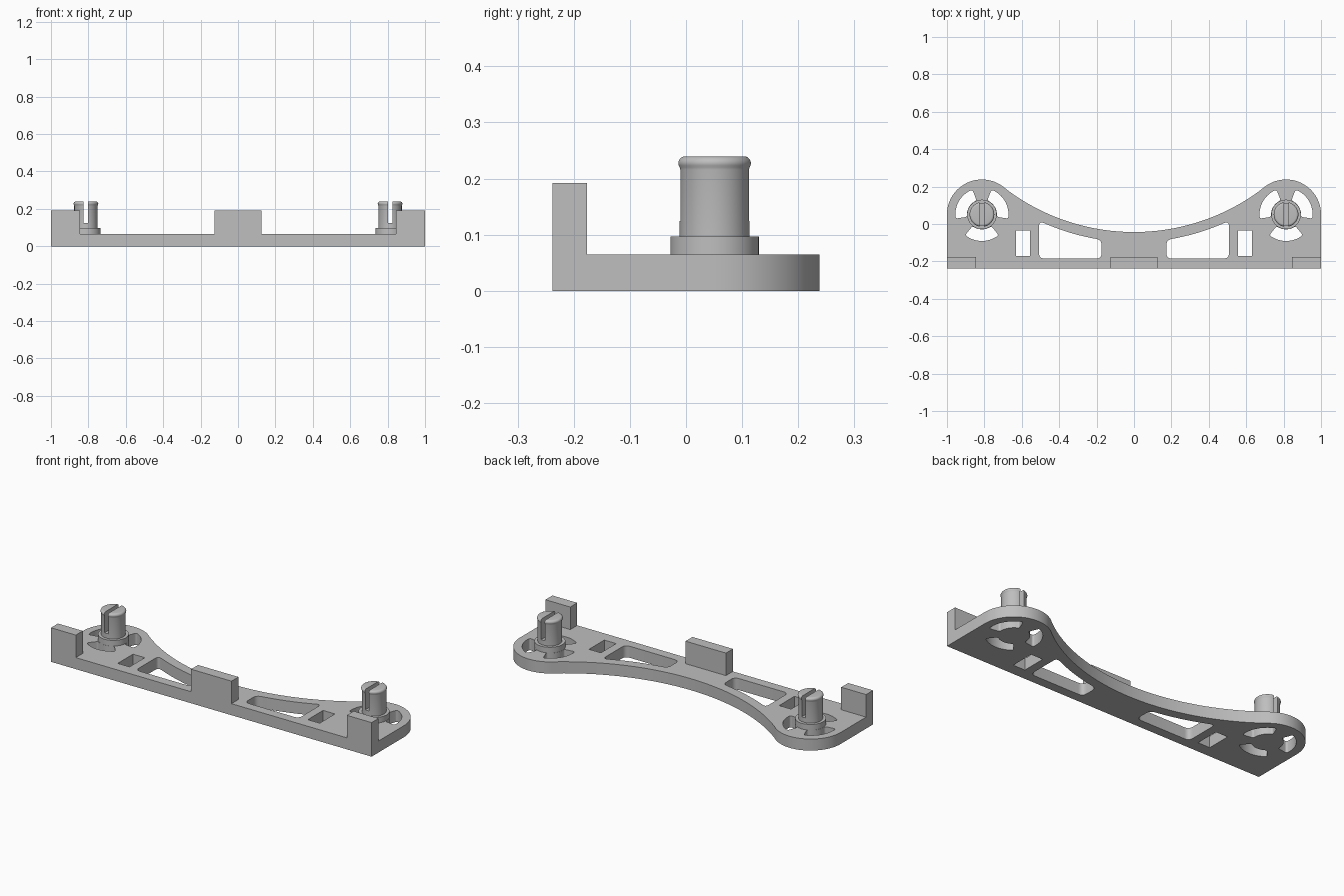
import bpy, bmesh
from math import sin, cos, pi, radians, atan2, sqrt
from mathutils import Vector

cube = bpy.data.objects.get("Cube")
if cube:
    bpy.data.objects.remove(cube)

grey = bpy.data.materials.new("plain_grey")
grey.use_nodes = True
grey.diffuse_color = (0.52, 0.52, 0.52, 1)
grey.node_tree.nodes["Principled BSDF"].inputs["Base Color"].default_value = grey.diffuse_color

HALF_DEPTH, THICK, WALL_TOP = 0.238, 0.065, 0.192
PIN = Vector((0.813, 0.051))       # pin centre on the +x side
END_R = 0.187                      # round end of the plate
ARC_R = 1.133                      # big concave back edge
ARC_C = Vector((0, ARC_R - 0.043))


def make_object(name, bm):
    bmesh.ops.recalc_face_normals(bm, faces=bm.faces)
    mesh = bpy.data.meshes.new(name)
    bm.to_mesh(mesh)
    bm.free()
    mesh.materials.append(grey)
    ob = bpy.data.objects.new(name, mesh)
    bpy.context.collection.objects.link(ob)
    return ob


def smooth(ob):
    bpy.ops.object.select_all(action='DESELECT')
    ob.select_set(True)
    bpy.context.view_layer.objects.active = ob
    bpy.ops.object.shade_smooth_by_angle(angle=radians(30))


def arc(centre, r, a0, a1, n):
    steps = [a0 + (a1 - a0) * i / n for i in range(n + 1)]
    return [Vector((centre[0] + r * cos(a), centre[1] + r * sin(a))) for a in steps]


def round_corners(points, r, n=6):
    """Replace every sharp corner of a closed loop by a small curve."""
    out = []
    for i, p in enumerate(points):
        a, b = points[i - 1] - p, points[(i + 1) % len(points)] - p
        if a.angle(b) > radians(150):
            out.append(p)
            continue
        p0, p1 = p + a.normalized() * r, p + b.normalized() * r
        for k in range(n + 1):
            t = k / n
            out.append(p0 * (1 - t) ** 2 + p * 2 * t * (1 - t) + p1 * t * t)
    return out


def mirrored(loop):
    return [Vector((-p.x, p.y)) for p in reversed(loop)]


def box(name, x0, x1, y0, y1, z0, z1):
    bm = bmesh.new()
    bmesh.ops.create_cube(bm, size=1)
    for v in bm.verts:
        v.co = ((x0 + x1) / 2 + v.co.x * (x1 - x0),
                (y0 + y1) / 2 + v.co.y * (y1 - y0),
                (z0 + z1) / 2 + v.co.z * (z1 - z0))
    return make_object(name, bm)


# Plate outline: square front, round ends flowing into the concave back edge
to_pin = PIN - ARC_C
angle = atan2(to_pin.y, to_pin.x)
right_half = [Vector((1, -HALF_DEPTH))]
right_half += arc(PIN, END_R, 0, angle + pi, 28)
right_half += arc(ARC_C, ARC_R, angle, -pi / 2, 24)[1:]
outline = right_half + mirrored(right_half)[1:]

# Openings on the +x side
holes = []
for direction in (30, 150, 270):
    mid, half = radians(direction), radians(39)
    ring = arc(PIN, 0.142, mid - half, mid + half, 16)
    ring += arc(PIN, 0.08, mid + half, mid - half, 12)
    holes.append(round_corners(ring, 0.012))
holes.append([Vector(p) for p in ((0.556, -0.172), (0.63, -0.172), (0.63, -0.036), (0.556, -0.036))])

x0, x1, r = 0.173, 0.508, ARC_R + 0.054
a0, a1 = (atan2(-sqrt(r * r - x * x), x) for x in (x1, x0))
window = [Vector((x0, -0.185)), Vector((x1, -0.185))] + arc(ARC_C, r, a0, a1, 8)
holes.append(round_corners(window, 0.03))

# Base plate
bm = bmesh.new()
edges = []
for loop in [outline] + holes + [mirrored(h) for h in holes]:
    verts = [bm.verts.new((p.x, p.y, 0)) for p in loop]
    edges += [bm.edges.new((v, verts[i - 1])) for i, v in enumerate(verts)]
bmesh.ops.triangle_fill(bm, edges=edges, use_beauty=True, use_dissolve=False)
top = bmesh.ops.extrude_face_region(bm, geom=bm.faces[:])["geom"]
bmesh.ops.translate(bm, vec=(0, 0, THICK), verts=[g for g in top if isinstance(g, bmesh.types.BMVert)])
smooth(make_object("base_plate", bm))

# Upright stops along the front edge
for name, left, right in (("right_stop", -1, -0.845), ("middle_stop", -0.126, 0.126), ("left_stop", 0.845, 1)):
    box(name, left, right, -HALF_DEPTH, -0.176, THICK, WALL_TOP)


def lathe(name, profile, centre):
    bm = bmesh.new()
    verts = [bm.verts.new((r, 0, z)) for r, z in profile]
    edges = [bm.edges.new(pair) for pair in zip(verts, verts[1:])]
    bmesh.ops.spin(bm, geom=verts + edges, cent=(0, 0, 0), axis=(0, 0, 1), angle=2 * pi, steps=48)
    bmesh.ops.remove_doubles(bm, verts=bm.verts, dist=1e-5)
    bmesh.ops.translate(bm, vec=(centre[0], centre[1], 0), verts=bm.verts)
    return make_object(name, bm)


# Split pins with a collar and a rounded lip
lip = [(p.x, p.y) for p in arc((0.054, 0.2275), 0.012, -pi / 2, pi / 2, 10)]
pin_profile = [(0, 0.08), (0.0625, 0.08), (0.0625, 0.2155)] + lip[3:] + [(0, lip[-1][1])]
collar_profile = [(0, THICK), (0.079, THICK), (0.079, 0.097), (0, 0.097)]
for side, sx in (("right", -1), ("left", 1)):
    x, y = sx * PIN.x, PIN.y
    smooth(lathe(side + "_collar", collar_profile, (x, y)))
    pin = lathe(side + "_pin", pin_profile, (x, y))
    cutter = box("slot_cutter", x - 0.012, x + 0.012, y - 0.1, y + 0.1, 0.124, 0.3)
    cutter.hide_render = True
    slot = pin.modifiers.new("slot", 'BOOLEAN')
    slot.operation, slot.object, slot.solver = 'DIFFERENCE', cutter, 'EXACT'
    bpy.context.view_layer.objects.active = pin
    bpy.ops.object.modifier_apply(modifier=slot.name)
    bpy.data.objects.remove(cutter)
    smooth(pin)
